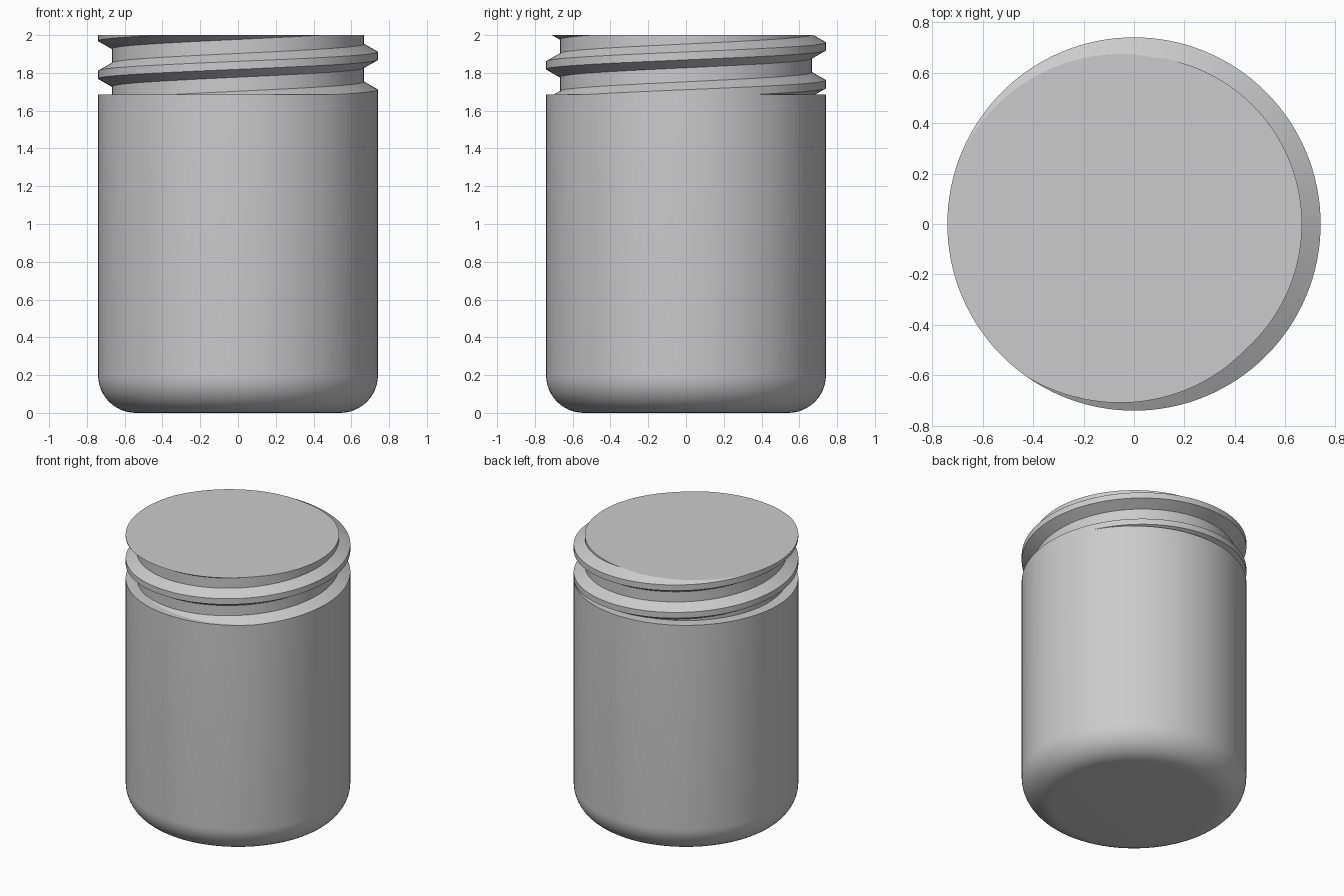
import bpy, bmesh, math

SEG = 128                      # sides per turn
BODY_R, NECK_R = 0.741, 0.667
SHOULDER, TOP = 1.685, 2.0
FILLET = 0.2
PITCH, START = 0.2, 1.69       # thread rise per turn, crest height at +x

cube = bpy.data.objects.get("Cube")
if cube:
    bpy.data.objects.remove(cube, do_unlink=True)

# Single grey material
grey = bpy.data.materials.new("plain grey")
grey.use_nodes = True
colour = (0.6, 0.6, 0.6, 1)
grey.diffuse_color = colour
grey.node_tree.nodes["Principled BSDF"].inputs["Base Color"].default_value = colour


def finish(bm, name):
    """Turn a bmesh into a smooth-shaded object with sharp edges kept."""
    mesh = bpy.data.meshes.new(name)
    bm.to_mesh(mesh)
    bm.free()
    mesh.materials.append(grey)
    obj = bpy.data.objects.new(name, mesh)
    bpy.context.collection.objects.link(obj)
    bpy.ops.object.select_all(action='DESELECT')
    obj.select_set(True)
    bpy.context.view_layer.objects.active = obj
    bpy.ops.object.shade_smooth_by_angle(angle=math.radians(25))
    return obj


# Jar body: lathed profile with a rounded bottom edge
profile = [(0, 0)]
for k in range(13):
    a = math.pi / 2 * k / 12
    profile.append((BODY_R - FILLET + FILLET * math.sin(a), FILLET - FILLET * math.cos(a)))
profile += [(BODY_R, SHOULDER), (0, SHOULDER)]

bm = bmesh.new()
points = [bm.verts.new((r, 0, z)) for r, z in profile]
edges = [bm.edges.new(pair) for pair in zip(points, points[1:])]
bmesh.ops.spin(bm, geom=points + edges, cent=(0, 0, 0), axis=(0, 0, 1),
               angle=math.tau, steps=SEG, use_duplicate=False)
bmesh.ops.remove_doubles(bm, verts=bm.verts[:], dist=1e-5)
bmesh.ops.recalc_face_normals(bm, faces=bm.faces[:])
finish(bm, "jar_body")

# Threaded neck: thread section swept along a helix, each turn joined to the next
section = [(NECK_R, -0.063), (BODY_R, -0.021), (BODY_R, 0.021), (NECK_R, 0.063)]
bm = bmesh.new()
rows = []
for i in range(-2 * SEG, 3 * SEG + 1):
    a = math.tau * i / SEG
    z = START + PITCH * i / SEG
    rows.append([bm.verts.new((r * math.cos(a), r * math.sin(a), z + dz)) for r, dz in section])
for i in range(len(rows) - 1):
    lower, upper = rows[i][:], rows[i + 1][:]
    if i + 1 + SEG < len(rows):
        lower.append(rows[i + SEG][0])
        upper.append(rows[i + 1 + SEG][0])
    for j in range(len(lower) - 1):
        bm.faces.new((lower[j], upper[j], upper[j + 1], lower[j + 1]))

# Trim the neck flat at the shoulder and the top
for height, above in ((SHOULDER, False), (TOP, True)):
    bmesh.ops.bisect_plane(bm, geom=bm.verts[:] + bm.edges[:] + bm.faces[:], dist=1e-6,
                           plane_co=(0, 0, height), plane_no=(0, 0, 1),
                           clear_outer=above, clear_inner=not above)
bmesh.ops.remove_doubles(bm, verts=bm.verts[:], dist=1e-5)

# Flat top cap
rim = [e for e in bm.edges if e.is_boundary and all(abs(v.co.z - TOP) < 1e-4 for v in e.verts)]
bmesh.ops.edgeloop_fill(bm, edges=rim)
bmesh.ops.recalc_face_normals(bm, faces=bm.faces[:])
cap = max(bm.faces, key=lambda f: f.calc_area())
if cap.normal.z < 0:
    bmesh.ops.reverse_faces(bm, faces=bm.faces[:])
finish(bm, "threaded_neck")
